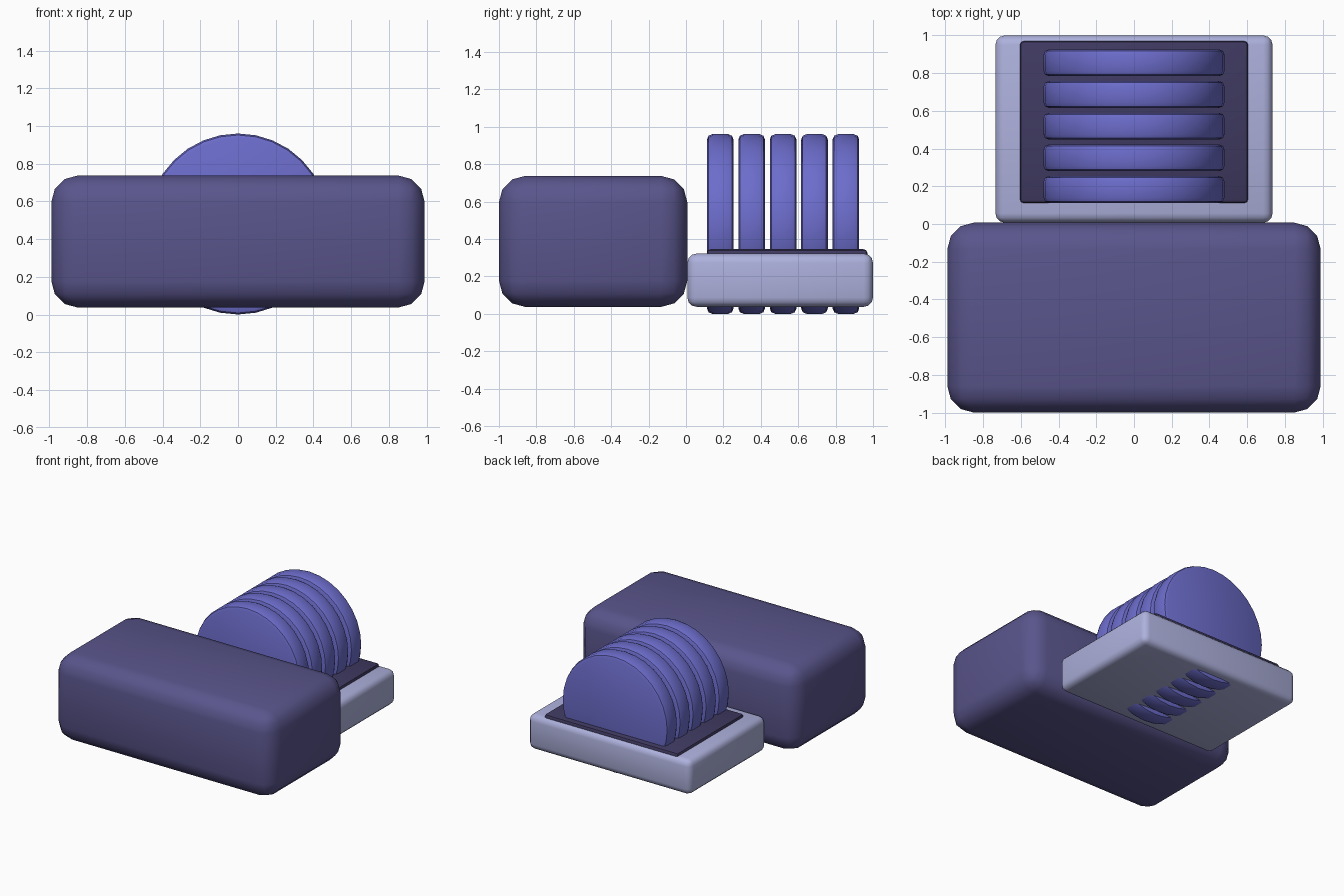
import bpy
import math

if "Cube" in bpy.data.objects:
    bpy.data.objects.remove(bpy.data.objects["Cube"])


def material(name, color):
    m = bpy.data.materials.new(name)
    m.diffuse_color = (*color, 1)
    m.use_nodes = True
    m.node_tree.nodes["Principled BSDF"].inputs["Base Color"].default_value = m.diffuse_color
    return m


def finish(obj, name, mat, bevel, segments):
    obj.name = name
    obj.data.materials.append(mat)
    bpy.ops.object.transform_apply(location=False, rotation=True, scale=True)
    mod = obj.modifiers.new("rounded_edges", 'BEVEL')
    mod.width = bevel
    mod.segments = segments
    mod.limit_method = 'ANGLE'
    mod.angle_limit = math.radians(40)
    bpy.ops.object.modifier_apply(modifier=mod.name)
    bpy.ops.object.shade_smooth_by_angle(angle=math.radians(40))
    return obj


def box(name, lo, hi, mat, bevel, segments=3):
    center = [(a + b) / 2 for a, b in zip(lo, hi)]
    bpy.ops.mesh.primitive_cube_add(size=1, location=center)
    obj = bpy.context.object
    obj.scale = [b - a for a, b in zip(lo, hi)]
    return finish(obj, name, mat, bevel, segments)


body_mat = material("dark_violet", (0.10, 0.09, 0.26))
tray_mat = material("pale_lavender", (0.42, 0.44, 0.72))
plate_mat = material("deep_violet", (0.05, 0.042, 0.12))
disc_mat = material("blue_violet", (0.15, 0.15, 0.60))

# Large rounded block at the front
box("front_block", (-0.99, -1.0, 0.037), (0.99, 0.007, 0.737), body_mat, 0.14)

# Tray behind it with a dark inset plate on top
box("tray", (-0.735, 0.007, 0.037), (0.735, 1.0, 0.322), tray_mat, 0.05)
box("tray_plate", (-0.605, 0.111, 0.26), (0.605, 0.97, 0.345), plate_mat, 0.02, 2)

# Row of upright discs passing through the tray
for i in range(5):
    bpy.ops.mesh.primitive_cylinder_add(
        vertices=32, radius=0.48, depth=0.142,
        location=(0, 0.183 + 0.168 * i, 0.48), rotation=(math.pi / 2, 0, 0))
    finish(bpy.context.object, f"disc_{i + 1}", disc_mat, 0.028, 2)
